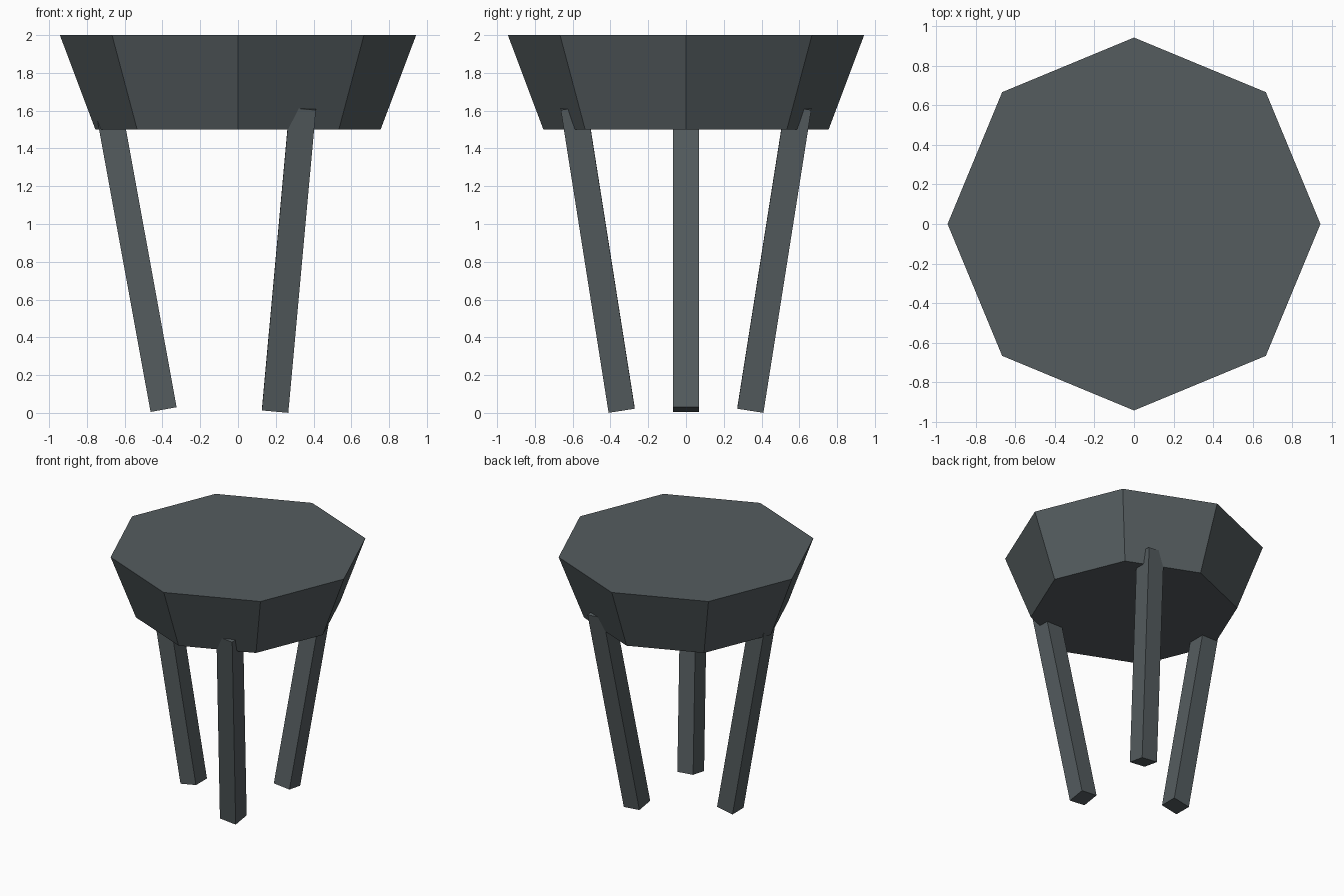
import bpy
import math
from mathutils import Vector

if "Cube" in bpy.data.objects:
    bpy.data.objects.remove(bpy.data.objects["Cube"])

slate = bpy.data.materials.new("slate grey")
slate.diffuse_color = (0.089, 0.107, 0.114, 1)
slate.use_nodes = True
slate.node_tree.nodes["Principled BSDF"].inputs["Base Color"].default_value = slate.diffuse_color

# Octagonal seat, wider at the top
bpy.ops.mesh.primitive_cone_add(vertices=8, radius1=0.755, radius2=0.943, depth=0.5,
                                location=(0, 0, 1.75))
seat = bpy.context.object
seat.name = "seat"
seat.data.materials.append(slate)


# Square legs splayed towards the top, running into the seat
def add_leg(name, degrees):
    a = math.radians(degrees)
    out = Vector((math.cos(a), math.sin(a), 0))
    bottom = out * 0.394 + Vector((0, 0, 0.0175))
    top = out * 0.686 + Vector((0, 0, 1.62))
    axis = top - bottom
    bpy.ops.mesh.primitive_cube_add(size=1, location=(bottom + top) / 2)
    leg = bpy.context.object
    leg.name = name
    leg.scale = (0.14, 0.14, axis.length)
    leg.rotation_mode = 'QUATERNION'
    leg.rotation_quaternion = Vector((0, 0, 1)).rotation_difference(axis)
    leg.data.materials.append(slate)


for name, degrees in (("left_leg", 180), ("back_leg", 60), ("front_leg", -60)):
    add_leg(name, degrees)
